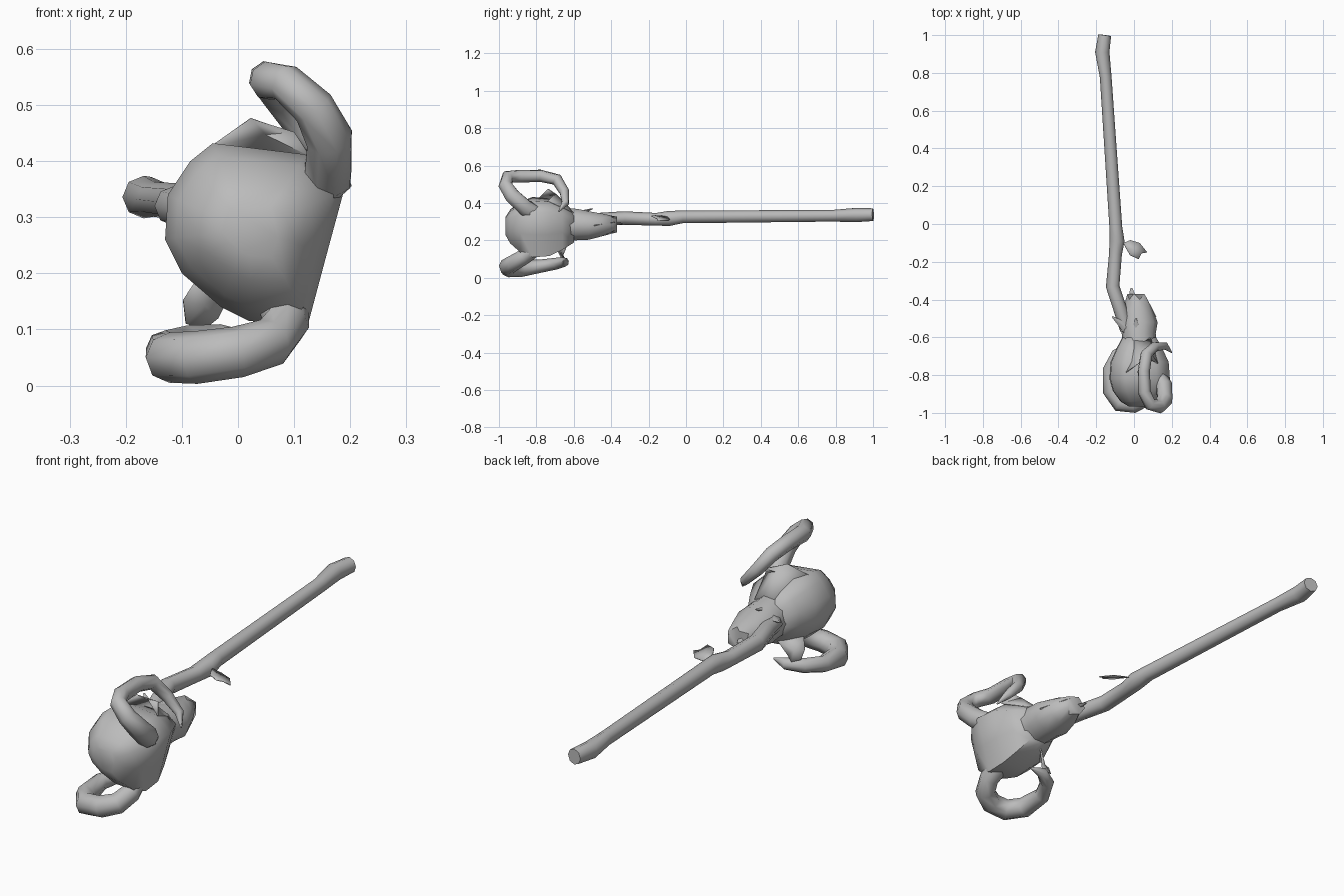
import bpy, bmesh, math
from mathutils import Vector

old = bpy.data.objects.get("Cube")
if old:
    bpy.data.objects.remove(old, do_unlink=True)

grey = bpy.data.materials.new("plain grey")
grey.use_nodes = True
grey.diffuse_color = (0.5, 0.5, 0.5, 1)
grey.node_tree.nodes["Principled BSDF"].inputs["Base Color"].default_value = (0.5, 0.5, 0.5, 1)


def finish(ob, angle=65):
    """Give the part its material and smooth its soft edges."""
    ob.data.materials.clear()
    ob.data.materials.append(grey)
    bpy.ops.object.select_all(action='DESELECT')
    ob.select_set(True)
    bpy.context.view_layer.objects.active = ob
    bpy.ops.object.shade_smooth_by_angle(angle=math.radians(angle))


def add_mesh(name, bm):
    bmesh.ops.recalc_face_normals(bm, faces=bm.faces)
    mesh = bpy.data.meshes.new(name)
    bm.to_mesh(mesh)
    bm.free()
    ob = bpy.data.objects.new(name, mesh)
    bpy.context.collection.objects.link(ob)
    finish(ob)
    return ob


def tube(name, path):
    """Eight-sided tube through (x, y, z, radius) points."""
    curve = bpy.data.curves.new(name, 'CURVE')
    curve.dimensions = '3D'
    curve.bevel_depth = 1
    curve.bevel_resolution = 2
    curve.use_fill_caps = True
    spline = curve.splines.new('POLY')
    spline.points.add(len(path) - 1)
    for p, (x, y, z, r) in zip(spline.points, path):
        p.co = (x, y, z, 1)
        p.radius = r
    ob = bpy.data.objects.new(name, curve)
    bpy.context.collection.objects.link(ob)
    bpy.ops.object.select_all(action='DESELECT')
    ob.select_set(True)
    bpy.context.view_layer.objects.active = ob
    bpy.ops.object.convert(target='MESH')
    finish(bpy.context.view_layer.objects.active)


def loft(name, rings):
    """Skin between rings that have the same number of points."""
    bm = bmesh.new()
    loops = [[bm.verts.new(p) for p in ring] for ring in rings]
    n = len(loops[0])
    for a, b in zip(loops, loops[1:]):
        for i in range(n):
            j = (i + 1) % n
            bm.faces.new((a[i], a[j], b[j], b[i]))
    bm.faces.new(loops[0])
    bm.faces.new(loops[-1])
    add_mesh(name, bm)


def plate(name, points, lift=0.0):
    """Thin leaf fanned around a centre point that may be raised."""
    bm = bmesh.new()
    verts = [bm.verts.new(p) for p in points]
    mid = sum((Vector(p) for p in points), Vector()) / len(points)
    hub = bm.verts.new(mid + Vector((0, 0, lift)))
    for a, b in zip(verts, verts[1:] + verts[:1]):
        bm.faces.new((a, b, hub))
    ob = add_mesh(name, bm)
    thick = ob.modifiers.new("thickness", 'SOLIDIFY')
    thick.thickness = 0.004


# Stick with a bend, a knot and a flared end
tube("stick", [(-0.04, -0.56, 0.30, 0.034), (-0.07, -0.46, 0.312, 0.036),
               (-0.113, -0.33, 0.32, 0.036), (-0.098, -0.16, 0.313, 0.034),
               (-0.09, -0.09, 0.318, 0.04), (-0.096, -0.02, 0.326, 0.034),
               (-0.15, 0.78, 0.332, 0.031), (-0.168, 0.91, 0.336, 0.038),
               (-0.155, 1.0, 0.338, 0.034)])

# Leaf beside the knot
plate("leaf", [(-0.055, -0.1, 0.328), (-0.02, -0.085, 0.312), (0.03, -0.1, 0.307),
               (0.07, -0.15, 0.307), (0.04, -0.155, 0.317), (0.025, -0.185, 0.332),
               (-0.02, -0.165, 0.335), (-0.04, -0.13, 0.333)])

# Head: one front outline, scaled along its depth
outline = [(-0.045, 0.432), (0.12, 0.412), (0.19, 0.352), (0.157, 0.23),
           (0.125, 0.11), (0.02, 0.115), (-0.03, 0.14), (-0.10, 0.20),
           (-0.13, 0.26), (-0.125, 0.34), (-0.085, 0.40)]
cx, cz = 0.025, 0.28


def head_ring(y, sx, sz):
    return [(cx + (x - cx) * sx, y, cz + (z - cz) * sz) for x, z in outline]


loft("head", [head_ring(-0.965, 0.35, 0.3), head_ring(-0.94, 0.62, 0.56),
              head_ring(-0.885, 0.88, 0.85), head_ring(-0.82, 1, 1),
              head_ring(-0.73, 0.96, 0.96), head_ring(-0.66, 0.76, 0.76),
              head_ring(-0.6, 0.56, 0.54)])

# Cuff joining head and stick, with a jagged rim
sides = 10


def cuff_ring(y, x, z, rx, rz, jag=0):
    return [(x + rx * math.cos(t), y + jag * (i % 2), z + rz * math.sin(t))
            for i in range(sides) for t in [math.tau * i / sides]]


loft("cuff", [cuff_ring(-0.67, 0.03, 0.285, 0.09, 0.095),
              cuff_ring(-0.58, 0.025, 0.285, 0.09, 0.088),
              cuff_ring(-0.52, 0.025, 0.28, 0.1, 0.08),
              cuff_ring(-0.45, 0.02, 0.283, 0.078, 0.064),
              cuff_ring(-0.4, 0.015, 0.285, 0.05, 0.044, 0.03)])


def spike(name, base, tip, width):
    """Tapered four-sided sepal."""
    base, tip = Vector(base), Vector(tip)
    side = (tip - base).cross(Vector((0, 0, 1))).normalized() * width
    up = side.cross(tip - base).normalized() * width * 0.6
    loft(name, [[base + d for d in (side, up, -side, -up)],
                [tip + d * 0.12 for d in (side, up, -side, -up)]])


for i, (base, tip, width) in enumerate([
        ((0.01, -0.5, 0.29), (-0.015, -0.34, 0.29), 0.05),
        ((0.085, -0.5, 0.28), (0.05, -0.37, 0.3), 0.035),
        ((-0.03, -0.56, 0.32), (-0.115, -0.49, 0.35), 0.03),
        ((0.01, -0.61, 0.33), (0.01, -0.5, 0.37), 0.035)]):
    spike(f"sepal_{i + 1}", base, tip, width)

# Petals standing off the back of the head
plate("upper_petal", [(-0.045, -0.79, 0.425), (0.025, -0.74, 0.475), (0.1, -0.7, 0.452),
                      (0.125, -0.74, 0.41), (0.09, -0.61, 0.35), (0, -0.61, 0.36)], 0.035)
plate("lower_petal", [(-0.07, -0.72, 0.19), (-0.097, -0.69, 0.15), (-0.092, -0.67, 0.11),
                      (-0.06, -0.65, 0.1), (-0.035, -0.66, 0.12), (0, -0.63, 0.19)])

# Curled horns growing from the two right-hand corners of the head
tube("upper_horn", [(0.12, -0.8, 0.34, 0.045), (0.16, -0.86, 0.375, 0.046),
                    (0.163, -0.93, 0.44, 0.043), (0.135, -0.965, 0.495, 0.038),
                    (0.085, -0.955, 0.54, 0.034), (0.055, -0.89, 0.543, 0.035),
                    (0.052, -0.78, 0.546, 0.033), (0.066, -0.69, 0.525, 0.032),
                    (0.11, -0.65, 0.46, 0.027), (0.165, -0.645, 0.4, 0.02),
                    (0.2, -0.68, 0.355, 0.003)])
tube("lower_horn", [(0.075, -0.8, 0.17, 0.05), (0.085, -0.87, 0.11, 0.042),
                    (0.06, -0.925, 0.078, 0.044), (0, -0.955, 0.06, 0.046),
                    (-0.075, -0.948, 0.05, 0.047), (-0.122, -0.88, 0.05, 0.045),
                    (-0.13, -0.77, 0.064, 0.035), (-0.09, -0.69, 0.077, 0.031),
                    (-0.03, -0.65, 0.085, 0.025), (0.03, -0.655, 0.09, 0.004)])
